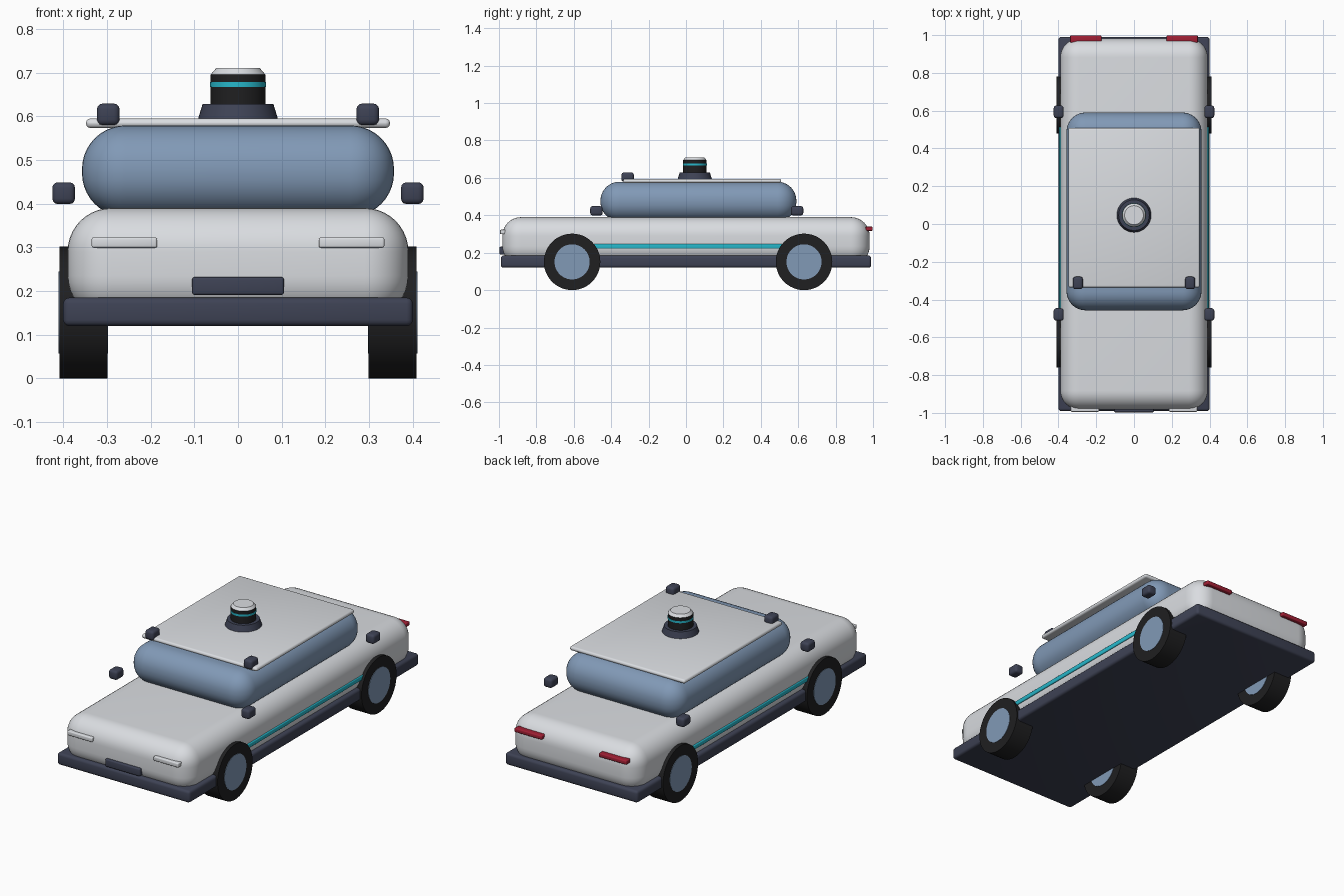
import bpy, bmesh, math
from mathutils import Matrix

if "Cube" in bpy.data.objects:
    bpy.data.objects.remove(bpy.data.objects["Cube"])


def material(name, rgb):
    m = bpy.data.materials.new(name)
    m.diffuse_color = (*rgb, 1)
    m.use_nodes = True
    m.node_tree.nodes["Principled BSDF"].inputs["Base Color"].default_value = m.diffuse_color
    return m


WHITE = material("white paint", (0.70, 0.72, 0.75))
DARK = material("dark slate trim", (0.048, 0.055, 0.09))
GLASS = material("blue grey glass", (0.22, 0.32, 0.47))
BLACK = material("black rubber", (0.014, 0.014, 0.015))
TEAL = material("teal accent", (0.02, 0.48, 0.60))
RED = material("red lamp", (0.36, 0.014, 0.035))


def finish(name, bm, mat):
    me = bpy.data.meshes.new(name)
    bm.to_mesh(me)
    bm.free()
    me.materials.append(mat)
    ob = bpy.data.objects.new(name, me)
    bpy.context.collection.objects.link(ob)
    bpy.ops.object.select_all(action='DESELECT')
    ob.select_set(True)
    bpy.context.view_layer.objects.active = ob
    bpy.ops.object.shade_smooth_by_angle(angle=math.radians(35))
    return ob


def box(name, mat, x, y, z, radius, segments=3):
    """Rounded box from (min, max) extents on each axis."""
    bm = bmesh.new()
    bmesh.ops.create_cube(bm, size=1)
    for v in bm.verts:
        v.co = [a[0] if c < 0 else a[1] for a, c in zip((x, y, z), v.co)]
    bmesh.ops.bevel(bm, geom=bm.edges[:], offset=radius, segments=segments,
                    profile=0.5, affect='EDGES', clamp_overlap=True)
    return finish(name, bm, mat)


def drum(name, mat, r1, r2, depth, centre, along_x=False, sides=48):
    bm = bmesh.new()
    m = Matrix.Translation(centre)
    if along_x:
        m = m @ Matrix.Rotation(math.pi / 2, 4, 'Y')
    bmesh.ops.create_cone(bm, cap_ends=True, segments=sides, radius1=r1,
                          radius2=r2, depth=depth, matrix=m)
    return finish(name, bm, mat)


# Main shell: skirt, body, cabin glass and roof panel
box("skirt", DARK, (-0.40, 0.40), (-0.99, 0.99), (0.12, 0.185), 0.014)
box("body", WHITE, (-0.39, 0.39), (-0.982, 0.982), (0.135, 0.39), 0.10, 10)
box("cabin", GLASS, (-0.357, 0.357), (-0.457, 0.59), (0.37, 0.579), 0.10, 10)
box("roof_panel", WHITE, (-0.348, 0.348), (-0.336, 0.509), (0.573, 0.595), 0.0105)

# Rotating sensor on the roof
Y = 0.047
drum("sensor_base", DARK, 0.092, 0.081, 0.036, (0, Y, 0.610))
drum("sensor_drum", BLACK, 0.063, 0.063, 0.070, (0, Y, 0.661))
drum("sensor_ring", TEAL, 0.0642, 0.0642, 0.011, (0, Y, 0.6725))
drum("sensor_cap", WHITE, 0.063, 0.050, 0.015, (0, Y, 0.7025))

# Front plate
box("front_plate", DARK, (-0.105, 0.105), (-0.997, -0.96), (0.191, 0.232), 0.006)

for s, side in ((-1, "left"), (1, "right")):
    def span(a, b):
        return tuple(sorted((s * a, s * b)))

    # Wheels with hubs showing on both faces
    for y, end in ((-0.609, "front"), (0.631, "rear")):
        drum(f"{end}_{side}_tyre", BLACK, 0.151, 0.151, 0.110,
             (s * 0.354, y, 0.151), True)
        drum(f"{end}_{side}_hub", GLASS, 0.094, 0.094, 0.114,
             (s * 0.354, y, 0.151), True)

    # Lamps and side stripe
    box(f"{side}_headlight", WHITE, span(0.185, 0.335), (-0.994, -0.96),
        (0.299, 0.323), 0.005)
    box(f"{side}_taillight", RED, span(0.172, 0.338), (0.96, 0.998),
        (0.317, 0.339), 0.005)
    box(f"{side}_stripe", TEAL, span(0.378, 0.396), (-0.53, 0.53),
        (0.222, 0.247), 0.005)

    # Small cameras on the roof corners and beside the cabin
    for x, y, z, part in ((0.297, -0.312, 0.604, "roof_camera"),
                          (0.399, -0.479, 0.424, "front_side_camera"),
                          (0.399, 0.594, 0.424, "rear_side_camera")):
        box(f"{side}_{part}", DARK, span(x - 0.026, x + 0.026),
            (y - 0.033, y + 0.033), (z - 0.025, z + 0.025), 0.013)
